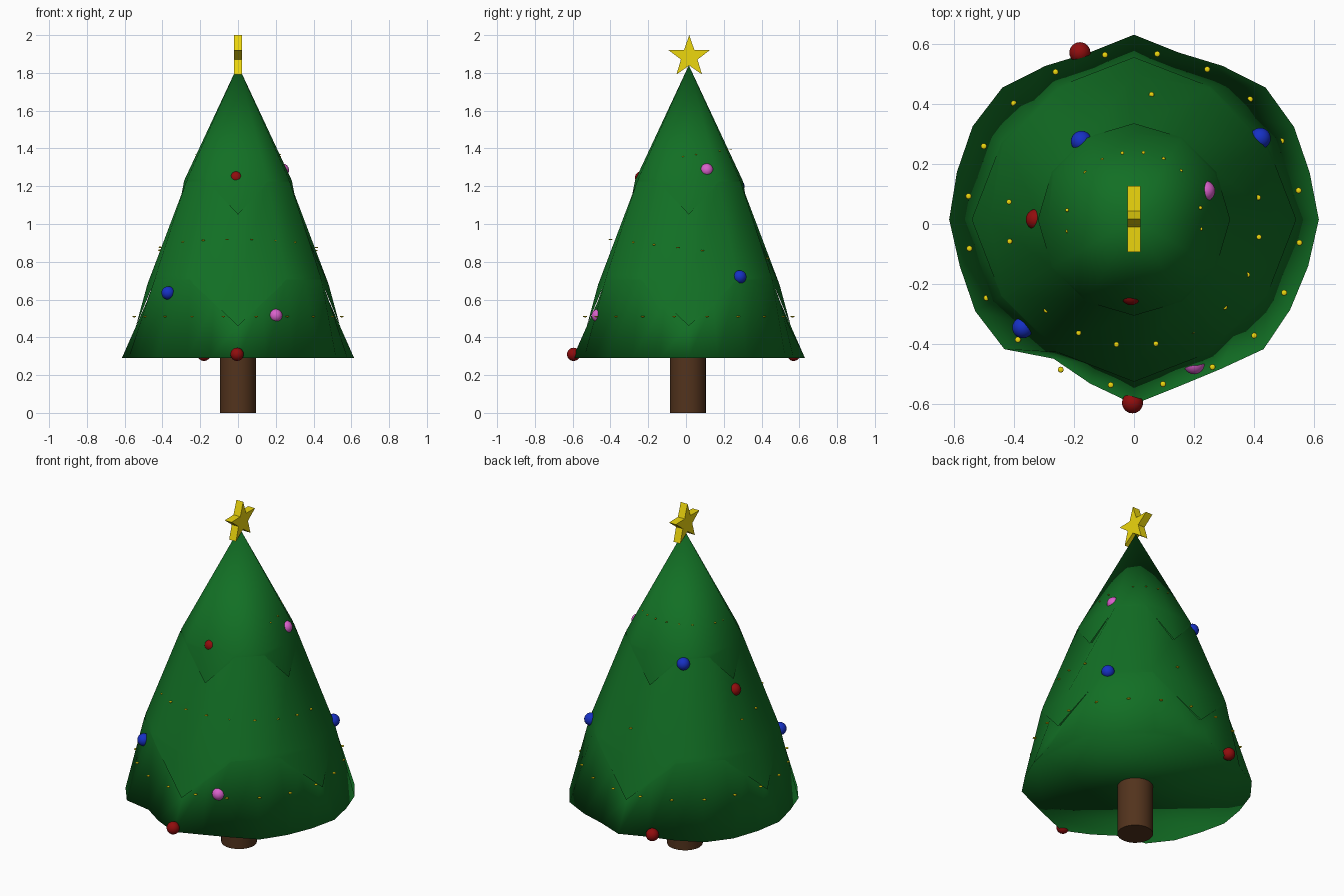
import bpy, bmesh, math
from mathutils import Vector

if "Cube" in bpy.data.objects:
    bpy.data.objects.remove(bpy.data.objects["Cube"])

CY = 0.015  # tree axis in y


def material(name, rgb):
    m = bpy.data.materials.new(name)
    m.diffuse_color = (*rgb, 1)
    m.use_nodes = True
    m.node_tree.nodes["Principled BSDF"].inputs["Base Color"].default_value = m.diffuse_color
    return m


GREEN = material("needles", (0.006, 0.16, 0.018))
BROWN = material("bark", (0.085, 0.033, 0.012))
GOLD = material("gold", (0.85, 0.68, 0.004))
BAUBLE = {"red": material("red", (0.28, 0.004, 0.004)),
          "blue": material("blue", (0.008, 0.03, 0.55)),
          "pink": material("pink", (0.7, 0.12, 0.6))}


def finish(bm, name, mat, smooth=True):
    bmesh.ops.recalc_face_normals(bm, faces=bm.faces)
    for f in bm.faces:
        f.smooth = smooth
    me = bpy.data.meshes.new(name)
    bm.to_mesh(me)
    bm.free()
    me.materials.append(mat)
    ob = bpy.data.objects.new(name, me)
    bpy.context.collection.objects.link(ob)
    return ob


def polar(r, deg, z):
    a = math.radians(deg)
    return Vector((r * math.cos(a), CY + r * math.sin(a), z))


def zigzag(tip_r, tip_z, notch_r, notch_z):
    """Twelve-point hem with four hanging tips."""
    return [polar(tip_r, i * 30, tip_z) if i % 3 == 0 else polar(notch_r, i * 30, notch_z)
            for i in range(12)]


def doubled(ring):
    n = len(ring)
    return [q for i in range(n) for q in (ring[i], (ring[i] + ring[(i + 1) % n]) / 2)]


def tier(name, rings, apex=None, cap=False):
    """Skin a list of rings from top to hem, optionally from an apex point."""
    bm = bmesh.new()
    loops = [[bm.verts.new(p) for p in ring] for ring in rings]
    n = len(loops[0])
    for up, low in zip(loops, loops[1:]):
        for i in range(n):
            j = (i + 1) % n
            bm.faces.new((low[i], low[j], up[j], up[i]))
    if apex:
        top = bm.verts.new(apex)
        for i in range(n):
            bm.faces.new((loops[0][i], loops[0][(i + 1) % n], top))
    if cap:
        bm.faces.new(loops[-1])
    return finish(bm, name, GREEN)


# Foliage tiers: hanging tips overlap the tier below, notches flow into it
base_r = [.615, .605, .615, .62, .59, .575, .615, .575, .59, .62, .62, .61,
          .615, .60, .61, .61, .535, .565, .615, .575, .575, .61, .60, .60]
hem_base = [polar(r, i * 15, 0.29) for i, r in enumerate(base_r)]
tier("top_tier", [zigzag(0.285, 1.23, 0.309, 1.24), zigzag(0.32, 1.05, 0.316, 1.22)],
     apex=(0, CY, 1.84))
tier("middle_tier", [zigzag(0.305, 1.06, 0.316, 1.225), zigzag(0.48, 0.68, 0.502, 0.73),
                     zigzag(0.54, 0.46, 0.51, 0.70)])
tier("bottom_tier", [doubled(zigzag(0.525, 0.47, 0.51, 0.705)), hem_base], cap=True)

# Trunk
bpy.ops.mesh.primitive_cylinder_add(vertices=32, radius=0.095, depth=0.31,
                                    location=(0, 0.01, 0.155))
trunk = bpy.context.object
trunk.name = "trunk"
trunk.data.materials.append(BROWN)
bpy.ops.object.shade_smooth_by_angle()

# Star
bm = bmesh.new()
pts = []
for i in range(10):
    r = 0.115 if i % 2 == 0 else 0.046
    a = math.pi / 2 + i * math.pi / 5
    pts.append(bm.verts.new((-0.022, 0.017 + r * math.cos(a), 1.885 + r * math.sin(a))))
face = bm.faces.new(pts)
ext = bmesh.ops.extrude_face_region(bm, geom=[face])
bmesh.ops.translate(bm, vec=(0.044, 0, 0),
                    verts=[v for v in ext["geom"] if isinstance(v, bmesh.types.BMVert)])
finish(bm, "star", GOLD, smooth=False)

# Baubles
for k, (col, pos) in enumerate([
        ("red", (-.01, -.235, 1.245)), ("pink", (.235, .11, 1.285)),
        ("red", (-.325, .015, .99)), ("blue", (-.37, -.345, .635)),
        ("blue", (.42, .285, .72)), ("pink", (.2, -.465, .515)),
        ("red", (-.005, -.595, .31)), ("red", (-.18, .57, .31)),
        ("blue", (-.175, .275, 1.2))]):
    bm = bmesh.new()
    bmesh.ops.create_uvsphere(bm, u_segments=24, v_segments=14, radius=0.035)
    bmesh.ops.translate(bm, vec=pos, verts=bm.verts)
    finish(bm, f"bauble_{k}", BAUBLE[col])

# Strings of small lights: radius, height, tilt along y, size
for k, (r, z, tilt, size) in enumerate([(.556, .51, 0, .01), (.42, .87, -.12, .009),
                                        (.225, 1.36, .15, .006)]):
    bm = bmesh.new()
    for i in range(20):
        p = polar(r, 10 + 18 * i, 0)
        p.z = z + tilt * p.y
        v = bmesh.ops.create_uvsphere(bm, u_segments=10, v_segments=6, radius=size)["verts"]
        bmesh.ops.scale(bm, vec=(1, 1, 0.4), verts=v)
        bmesh.ops.translate(bm, vec=p, verts=v)
    finish(bm, f"light_string_{k}", GOLD)
